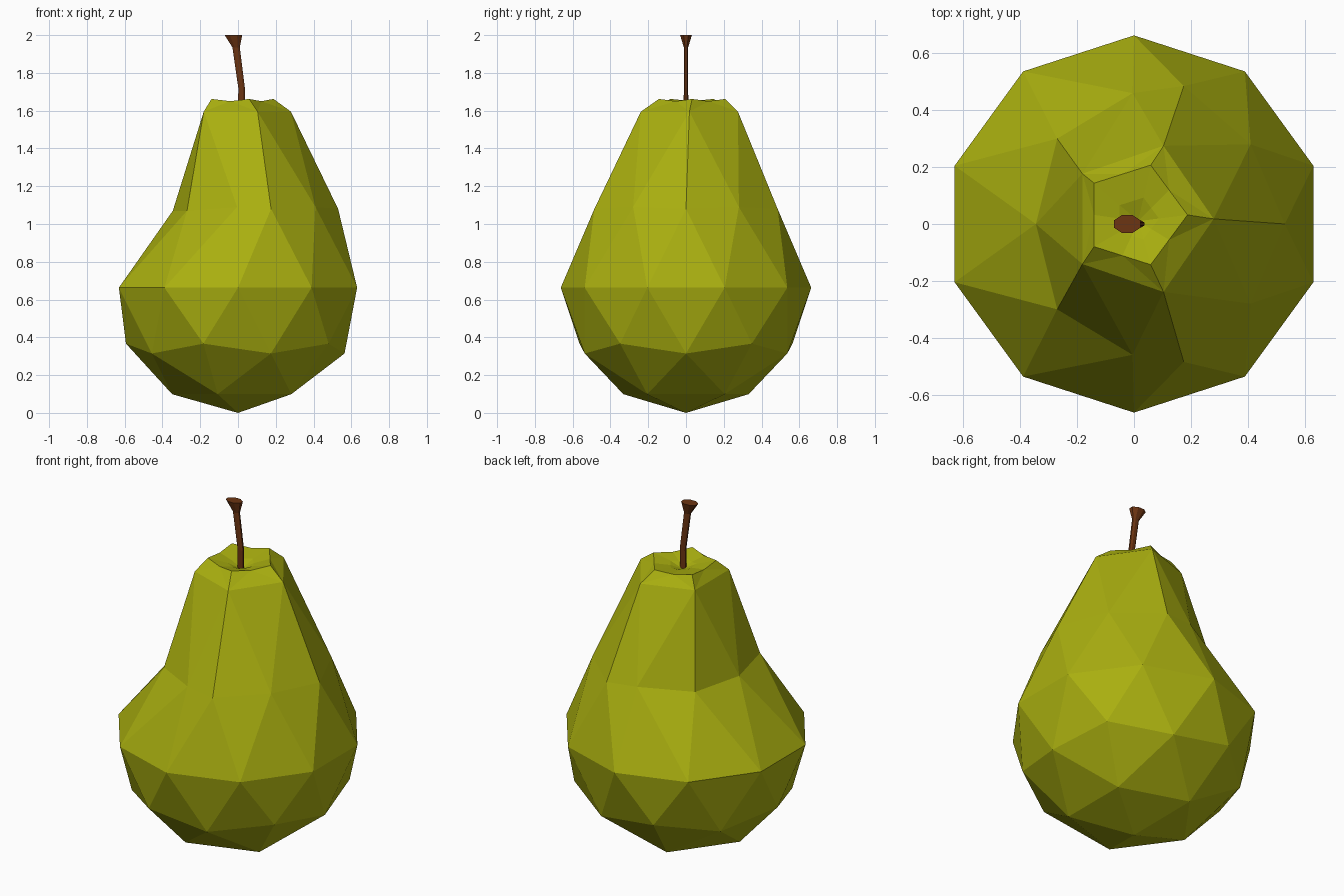
import bpy, bmesh, math
from mathutils import Vector

if "Cube" in bpy.data.objects:
    bpy.data.objects.remove(bpy.data.objects["Cube"])

R = 0.663


def material(name, rgb):
    m = bpy.data.materials.new(name)
    m.diffuse_color = (*rgb, 1)
    m.use_nodes = True
    m.node_tree.nodes["Principled BSDF"].inputs["Base Color"].default_value = m.diffuse_color
    return m


def make_object(name, bm, mat):
    bmesh.ops.recalc_face_normals(bm, faces=bm.faces[:])
    me = bpy.data.meshes.new(name)
    bm.to_mesh(me)
    bm.free()
    me.materials.append(mat)
    ob = bpy.data.objects.new(name, me)
    bpy.context.collection.objects.link(ob)
    return ob


green = material("pear green", (0.40, 0.43, 0.005))
brown = material("stem brown", (0.15, 0.035, 0.006))

# Body: low-poly ball whose upper half is pulled up into a lopsided neck
bm = bmesh.new()
bmesh.ops.create_icosphere(bm, subdivisions=2, radius=1)
shoulder = {0: (.53, 0, 1.08), 36: (.41, .28, 1.09), 72: (.175, .485, 1.08),
            108: (-.005, .46, 1.09), 144: (-.27, .30, 1.07), 180: (-.345, 0, 1.07)}
neck, pole = [], None
for v in bm.verts:
    x, y, z = v.co
    a = math.atan2(y, x)
    if z > 0.95:
        pole = v
    elif z > 0.7:
        neck.append((a, v))
        v.co = (0.025 + 0.255 * math.cos(a), 0.018 + 0.27 * math.sin(a), 1.595)
    elif z > 0.3:
        px, py, pz = shoulder[round(abs(math.degrees(a)) / 36) * 36]
        v.co = (px, math.copysign(py, y), pz)
    else:
        v.co = (x * R, y * R, (z + 1) * R)
bmesh.ops.delete(bm, geom=[pole], context='VERTS')

# Crown: narrower rim with sagging edges, dipping towards the stem
neck = [v for _, v in sorted(neck, key=lambda t: t[0])]
angles = [math.atan2(v.co.y - 0.018, v.co.x - 0.025) for v in neck]
tips = [Vector((0.005 + 0.183 * math.cos(a), 0.032 + 0.183 * math.sin(a), 1.662)) for a in angles]
rim = []
for i in range(5):
    mid = (tips[i] + tips[(i + 1) % 5]) / 2
    mid.z = 1.65
    rim += [bm.verts.new(tips[i]), bm.verts.new(mid)]
for i in range(5):
    j = (i + 1) % 5
    a, b, m, c, d = neck[i], neck[j], rim[2 * i + 1], rim[2 * j], rim[2 * i]
    for f in ((a, b, m), (b, c, m), (a, m, d)):
        bm.faces.new(f)
centre = Vector((0.015, 0.01, 1.605))
inner = [bm.verts.new(centre.lerp(v.co, 0.42) + Vector((0, 0, 0.008))) for v in rim]
bottom = bm.verts.new(centre)
for i in range(10):
    j = (i + 1) % 10
    bm.faces.new((rim[i], rim[j], inner[j], inner[i]))
    bm.faces.new((inner[i], inner[j], bottom))
make_object("pear_body", bm, green)

# Stem: thin leaning stalk with a flared tip (x, z, half width x, half width y)
bm = bmesh.new()
rings = []
for x, z, rx, ry in [(.018, 1.59, .018, .013), (.019, 1.72, .018, .012),
                     (-.01, 1.935, .02, .012), (-.024, 1.998, .048, .032)]:
    ring = []
    for k in range(8):
        a = math.tau * (k + 0.5) / 8
        c, s = math.cos(a), math.sin(a)
        ring.append(bm.verts.new((x + rx * c * 1.05, ry * s * 1.05, z + (0.002 if z > 1.99 else 0))))
    rings.append(ring)
for lo, hi in zip(rings, rings[1:]):
    for k in range(8):
        n = (k + 1) % 8
        bm.faces.new((lo[k], lo[n], hi[n], hi[k]))
bm.faces.new(rings[0][::-1])
bm.faces.new(rings[-1])
make_object("stem", bm, brown)
